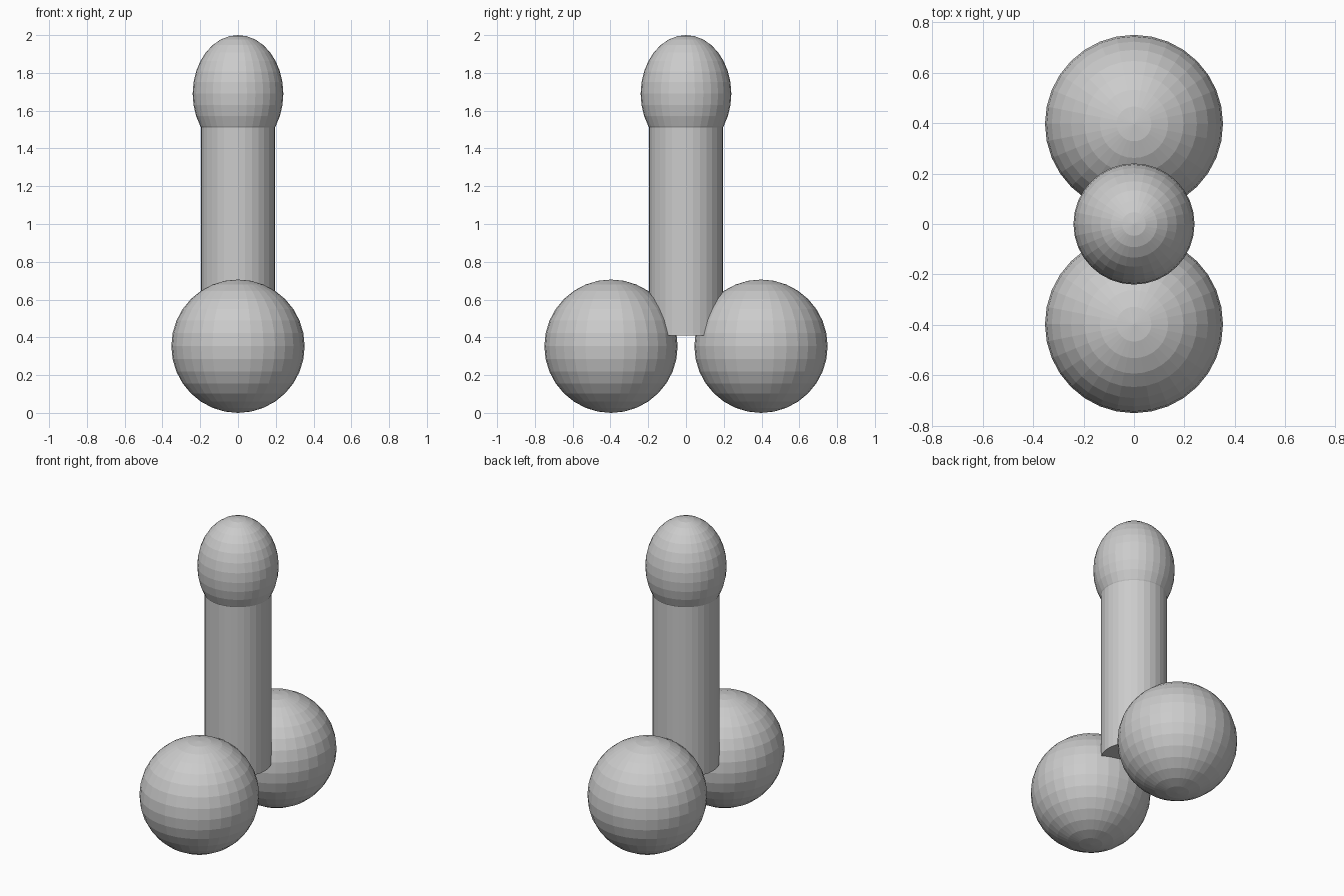
import bpy

if "Cube" in bpy.data.objects:
    bpy.data.objects.remove(bpy.data.objects["Cube"])


def ball(name, location, scale):
    # Flat-faced UV sphere, stretched to size
    bpy.ops.mesh.primitive_uv_sphere_add(segments=32, ring_count=16, radius=1, location=location)
    obj = bpy.context.object
    obj.name = name
    obj.scale = scale
    return obj


# Two round base spheres, one on each side of the column
for name, side in (("front_base_sphere", -1), ("back_base_sphere", 1)):
    ball(name, (0, side * 0.397, 0.353), (0.353, 0.353, 0.353))

# Upright column, its top hidden inside the cap
bottom, top = 0.41, 1.6
bpy.ops.mesh.primitive_cylinder_add(vertices=32, radius=0.196, depth=top - bottom,
                                    location=(0, 0, (bottom + top) / 2))
bpy.context.object.name = "column"

# Egg-shaped cap
ball("top_cap", (0, 0, 1.69), (0.24, 0.24, 0.31))
